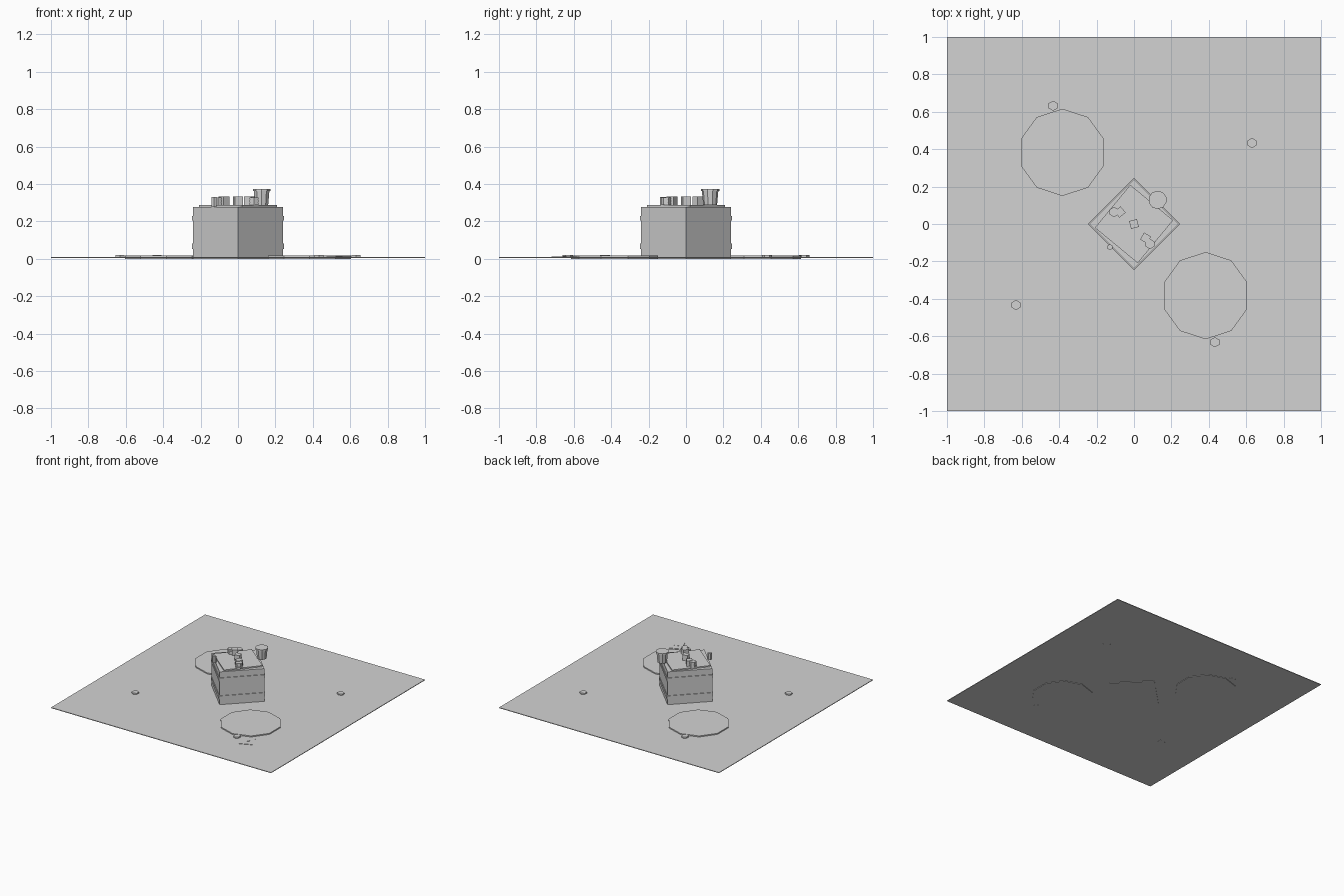
import bpy
from math import radians

if "Cube" in bpy.data.objects:
    bpy.data.objects.remove(bpy.data.objects["Cube"])

grey = bpy.data.materials.new("light_grey")
grey.diffuse_color = (0.65, 0.65, 0.65, 1)
grey.use_nodes = True
grey.node_tree.nodes["Principled BSDF"].inputs["Base Color"].default_value = grey.diffuse_color


def finish(name, angle):
    ob = bpy.context.object
    ob.name = name
    ob.rotation_euler.z = radians(angle)
    ob.data.materials.append(grey)
    return ob


def box(name, x, y, z0, z1, sx, sy, angle=0):
    """Box of size sx by sy, from z0 up to z1."""
    bpy.ops.mesh.primitive_cube_add(size=1, location=(x, y, (z0 + z1) / 2))
    ob = finish(name, angle)
    ob.scale = (sx, sy, z1 - z0)
    return ob


def prism(name, x, y, z0, z1, r, sides=6, top=None, angle=0):
    """Straight or tapered prism, from z0 up to z1."""
    bpy.ops.mesh.primitive_cone_add(
        vertices=sides, radius1=r, radius2=r if top is None else top,
        depth=z1 - z0, location=(x, y, (z0 + z1) / 2))
    return finish(name, angle)


# Ground sheet
box("ground_sheet", 0, 0, 0.004, 0.009, 2, 2)

# Two large floor discs at opposite corners, and four small studs
for s in (-1, 1):
    prism("floor_disc", 0.383 * s, -0.383 * s, 0, 0.018, 0.233, 10)
    prism("floor_stud", 0.433 * s, -0.632 * s, 0.003, 0.019, 0.027)
    prism("floor_stud", 0.631 * s, 0.433 * s, 0.003, 0.019, 0.027)

# Loose sheet with a small strip lying on the ground
box("loose_sheet", 0.54, -0.65, 0.008, 0.012, 0.10, 0.11, 23)
box("sheet_strip", 0.54, -0.65, 0.011, 0.014, 0.035, 0.01, 23)

# Crate set on its diagonal, with two bands
box("crate", 0, 0, 0, 0.278, 0.339, 0.339, 45)
for z0, z1 in ((0.053, 0.083), (0.204, 0.230)):
    box("crate_band", 0, 0, z0, z1, 0.349, 0.349, 45)

# Slightly turned cloth on top
box("top_cloth", 0, 0, 0.276, 0.288, 0.297, 0.297, 50.5)

# Tapered cup with a rim, on the edge of the crate
prism("cup", 0.126, 0.129, 0.287, 0.362, 0.037, 10, 0.044)
prism("cup_rim", 0.126, 0.129, 0.362, 0.374, 0.049, 10)

# Small peg on the opposite edge
prism("peg", -0.129, -0.124, 0.278, 0.331, 0.016)

# Stacks of hexagonal pieces
for x, y in ((-0.107, 0.064), (0.085, -0.107)):
    for i in range(3):
        z = 0.287 + 0.015 * i
        prism("stack_piece", x, y, z, z + 0.012, 0.027)
        if i < 2:
            prism("stack_spacer", x, y, z + 0.012, z + 0.015, 0.024)

# Small blocks
for x, y, a in ((0, 0, 15), (-0.075, 0.064, 40), (0.062, -0.075, -30)):
    box("small_block", x, y, 0.287, 0.333, 0.043, 0.043, a)
